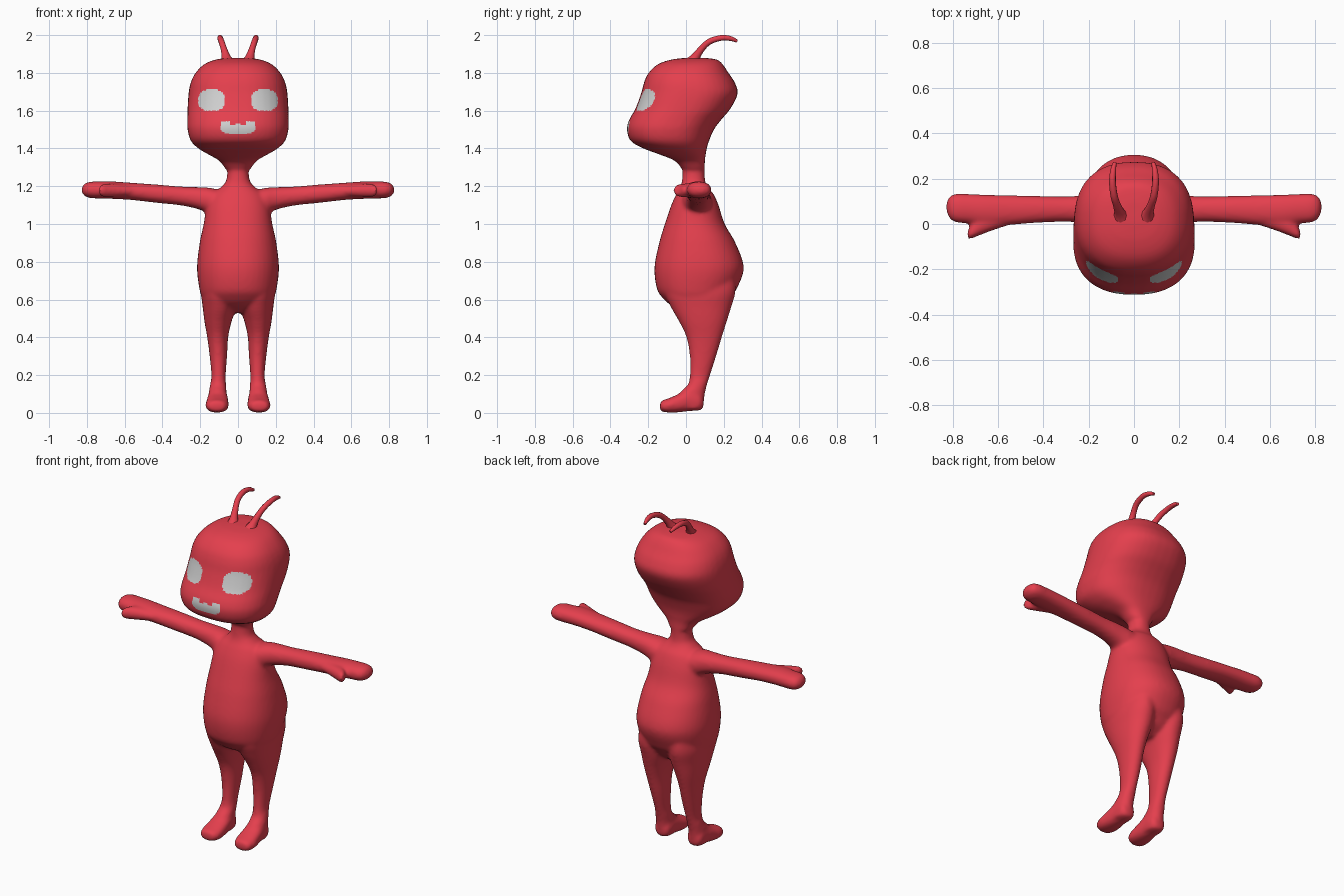
import bpy, bmesh, math
from mathutils import Vector

if "Cube" in bpy.data.objects:
    bpy.data.objects.remove(bpy.data.objects["Cube"])


def material(name, rgb):
    m = bpy.data.materials.new(name)
    m.diffuse_color = (*rgb, 1)
    m.use_nodes = True
    m.node_tree.nodes["Principled BSDF"].inputs["Base Color"].default_value = m.diffuse_color
    return m


RED = material("red skin", (0.78, 0.05, 0.075))
PALE = material("pale grey", (0.62, 0.62, 0.62))


def spline(stations, steps=6):
    """Catmull-Rom interpolation of station tuples."""
    p = [Vector(s) for s in stations]
    p = [p[0] * 2 - p[1]] + p + [p[-1] * 2 - p[-2]]
    out = []
    for i in range(1, len(p) - 2):
        a, b, c, d = p[i - 1:i + 3]
        for k in range(steps):
            t = k / steps
            out.append(0.5 * (2 * b + (c - a) * t + (2 * a - 5 * b + 4 * c - d) * t * t
                              + (3 * b - a - 3 * c + d) * t ** 3))
    return out + [p[-2]]


def loft(bm, axis, stations, power=2.0, side=1, n=40):
    """Skin rings; station = (position on axis, u min, u max, v min, v max)."""
    rings = []
    for t, u0, u1, v0, v1 in spline([s for s in stations]):
        ring = []
        for k in range(n):
            a = 2 * math.pi * k / n
            c, s = math.cos(a), math.sin(a)
            u = (u0 + u1) / 2 + (u1 - u0) / 2 * math.copysign(abs(c) ** (2 / power), c)
            v = (v0 + v1) / 2 + (v1 - v0) / 2 * math.copysign(abs(s) ** (2 / power), s)
            x, y, z = {"z": (u, v, t), "x": (t, u, v), "y": (u, t, v)}[axis]
            ring.append(bm.verts.new((x * side, y, z)))
        rings.append(ring)
    faces = [bm.faces.new(rings[0]), bm.faces.new(rings[-1])]
    for r, q in zip(rings, rings[1:]):
        for k in range(n):
            faces.append(bm.faces.new((r[k], r[(k + 1) % n], q[(k + 1) % n], q[k])))
    bmesh.ops.recalc_face_normals(bm, faces=faces)


bm = bmesh.new()

# Torso and neck: (z, half width, front y, back y)
torso = [(0.53, .10, .00, .15), (0.57, .16, -.08, .205), (0.61, .19, -.125, .235),
         (0.66, .205, -.155, .27), (0.77, .217, -.167, .306), (0.90, .203, -.142, .262),
         (1.00, .182, -.112, .205), (1.10, .165, -.078, .172), (1.16, .135, -.05, .145),
         (1.195, .09, -.03, .115), (1.24, .06, -.02, .10), (1.36, .055, -.015, .10)]
loft(bm, "z", [(z, -w, w, a, b) for z, w, a, b in torso], 2.2)

# Head
head = [(1.29, .065, -.02, .10), (1.335, .10, -.06, .10), (1.37, .16, -.145, .105),
        (1.40, .21, -.225, .11), (1.44, .25, -.293, .122), (1.50, .267, -.313, .148),
        (1.55, .268, -.302, .185), (1.61, .267, -.268, .235), (1.69, .262, -.238, .274),
        (1.75, .25, -.222, .258), (1.80, .225, -.198, .225), (1.845, .18, -.15, .195),
        (1.87, .12, -.08, .165), (1.88, .05, .00, .10)]
loft(bm, "z", [(z, -w, w, a, b) for z, w, a, b in head], 2.35)

for side in (-1, 1):
    # Leg
    loft(bm, "z", [(0.02, .06, .155, -.02, .09), (0.10, .06, .155, -.035, .10),
                   (0.15, .063, .148, .01, .112), (0.20, .065, .141, .02, .128),
                   (0.30, .058, .15, .02, .16), (0.40, .052, .163, .002, .19),
                   (0.48, .035, .177, -.035, .215), (0.56, .01, .187, -.08, .24),
                   (0.64, .005, .195, -.11, .262), (0.72, .02, .18, -.08, .26)], 2.1, side)
    # Foot
    loft(bm, "y", [(-.138, .09, .14, .02, .05), (-.128, .065, .16, .007, .065),
                   (-.09, .05, .172, .002, .078), (-.04, .05, .168, .003, .10),
                   (.02, .055, .16, .010, .13), (.07, .06, .155, .012, .11),
                   (.093, .08, .135, .03, .08)], 2.4, side)
    # Arm and hand
    loft(bm, "x", [(0.06, -.03, .14, 1.03, 1.17), (0.14, -.02, .135, 1.045, 1.19),
                   (0.20, .00, .128, 1.075, 1.195), (0.30, .01, .122, 1.098, 1.198),
                   (0.43, .005, .124, 1.112, 1.209), (0.56, -.005, .127, 1.127, 1.218),
                   (0.66, -.008, .13, 1.133, 1.225), (0.73, .002, .133, 1.135, 1.225),
                   (0.78, .006, .134, 1.137, 1.224), (0.81, .02, .125, 1.147, 1.215),
                   (0.827, .05, .10, 1.165, 1.195)], 2.2, side)
    # Thumb
    loft(bm, "x", [(0.55, -.005, .06, 1.15, 1.20), (0.62, -.028, .05, 1.143, 1.21),
                   (0.68, -.05, .03, 1.14, 1.215), (0.715, -.065, .0, 1.143, 1.212),
                   (0.735, -.068, -.03, 1.155, 1.20)], 2.0, side)

# Fuse the parts into one smooth skin
mesh = bpy.data.meshes.new("body_parts")
bm.to_mesh(mesh)
bm.free()
body = bpy.data.objects.new("body", mesh)
bpy.context.collection.objects.link(body)
rem = body.modifiers.new("fuse", "REMESH")
rem.mode = "VOXEL"
rem.voxel_size = 0.0095
smooth = body.modifiers.new("soften", "SMOOTH")
smooth.factor = 0.5
smooth.iterations = 10
dg = bpy.context.evaluated_depsgraph_get()
skin = bpy.data.meshes.new_from_object(body.evaluated_get(dg))
body.modifiers.clear()
body.data = skin
skin.materials.clear()
skin.materials.append(RED)
skin.materials.append(PALE)


def is_eye(x, z):
    return (abs(abs(x) - .140) / .070) ** 2.6 + (abs(z - 1.655) / .057) ** 2.6 < 1


def is_mouth(x, z):
    a = abs(x)
    low = 1.480 + 16 * max(0, a - .055) ** 2
    high = 1.531 if a < .018 else 1.520 if a < .045 else 1.542
    return a < .094 and low < z < high


# Eyes and mouth on the front of the face
for f in skin.polygons:
    x, y, z = f.center
    f.use_smooth = True
    f.material_index = int(y < -.12 and f.normal.y < 0 and (is_eye(x, z) or is_mouth(x, z)))

# Antennae
for side, name in ((-1, "left_antenna"), (1, "right_antenna")):
    pts = spline([(.058, .035, 1.855, .040), (.064, .052, 1.885, .024),
                  (.076, .085, 1.93, .017), (.088, .125, 1.966, .016),
                  (.095, .185, 1.985, .015), (.092, .235, 1.982, .013),
                  (.085, .270, 1.968, .008)], 4)
    cu = bpy.data.curves.new(name, "CURVE")
    cu.dimensions = "3D"
    cu.bevel_depth = 1
    cu.bevel_resolution = 3
    cu.use_fill_caps = True
    sp = cu.splines.new("POLY")
    sp.points.add(len(pts) - 1)
    for p, (x, y, z, r) in zip(sp.points, pts):
        p.co = (x * side, y, z, 1)
        p.radius = r
    cu.materials.append(RED)
    tube = bpy.data.objects.new(name, cu)
    bpy.context.collection.objects.link(tube)
    bpy.ops.object.select_all(action="DESELECT")
    tube.select_set(True)
    bpy.context.view_layer.objects.active = tube
    bpy.ops.object.convert(target="MESH")
    for f in tube.data.polygons:
        f.use_smooth = True
